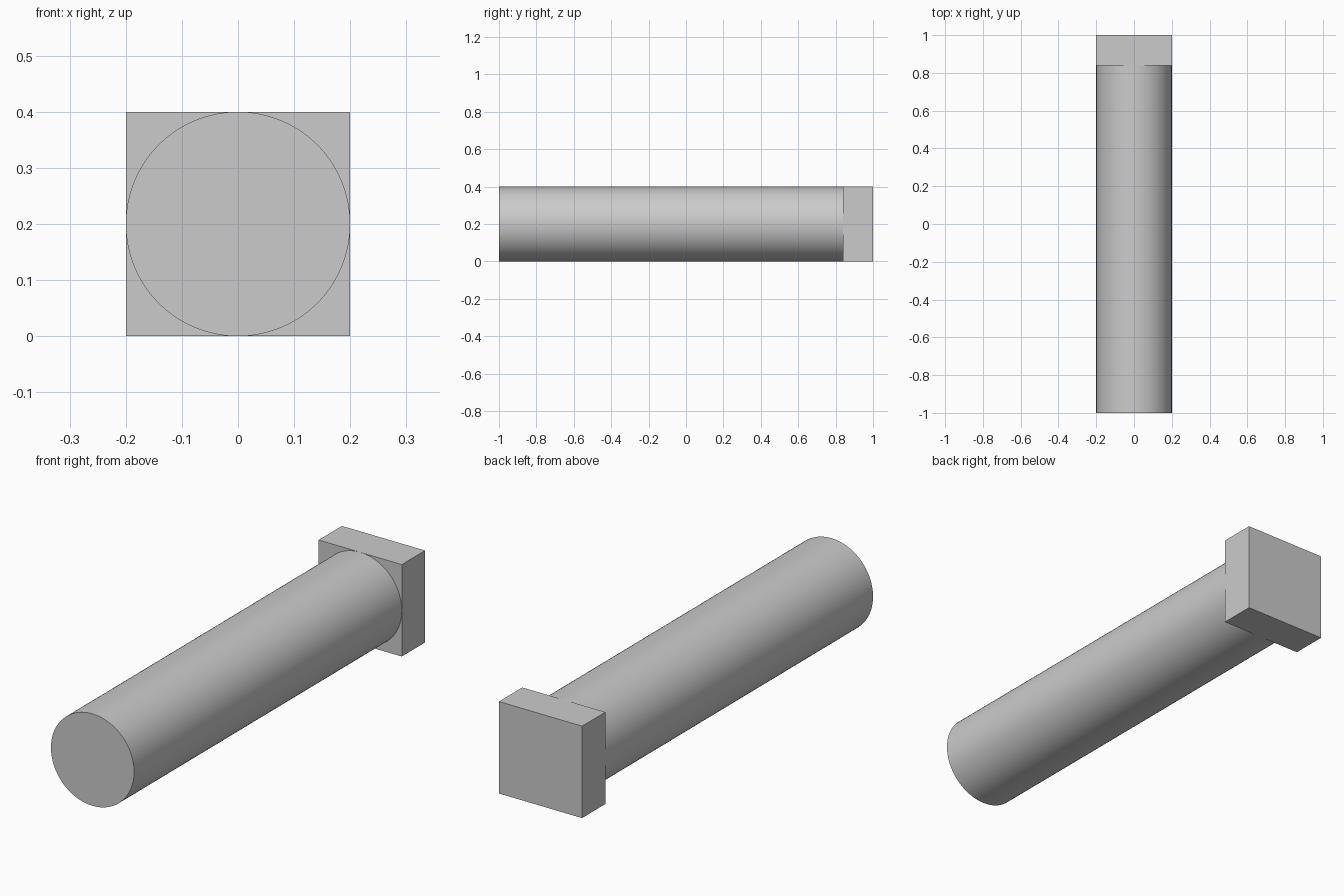
import bpy
import math

cube = bpy.data.objects.get("Cube")
if cube:
    bpy.data.objects.remove(cube, do_unlink=True)

RADIUS = 0.2
HEAD_START, HEAD_END, TIP = 0.84, 1.0, -1.0

grey = bpy.data.materials.new("plain grey")
grey.use_nodes = True
colour = (0.6, 0.6, 0.6, 1)
grey.diffuse_color = colour
grey.node_tree.nodes["Principled BSDF"].inputs["Base Color"].default_value = colour


def finish(name):
    obj = bpy.context.object
    obj.name = name
    obj.data.materials.append(grey)
    return obj


# Round shank lying along y, smooth sides with sharp end rims
bpy.ops.mesh.primitive_cylinder_add(
    vertices=128, radius=RADIUS, depth=HEAD_START - TIP,
    location=(0, (HEAD_START + TIP) / 2, RADIUS),
    rotation=(math.pi / 2, 0, 0))
finish("shank")
bpy.ops.object.shade_smooth_by_angle(angle=math.radians(30))

# Square head at the back, as wide as the shank
bpy.ops.mesh.primitive_cube_add(
    size=1, location=(0, (HEAD_START + HEAD_END) / 2, RADIUS))
head = finish("square_head")
head.scale = (2 * RADIUS, HEAD_END - HEAD_START, 2 * RADIUS)
bpy.ops.object.transform_apply(location=False, rotation=False, scale=True)
